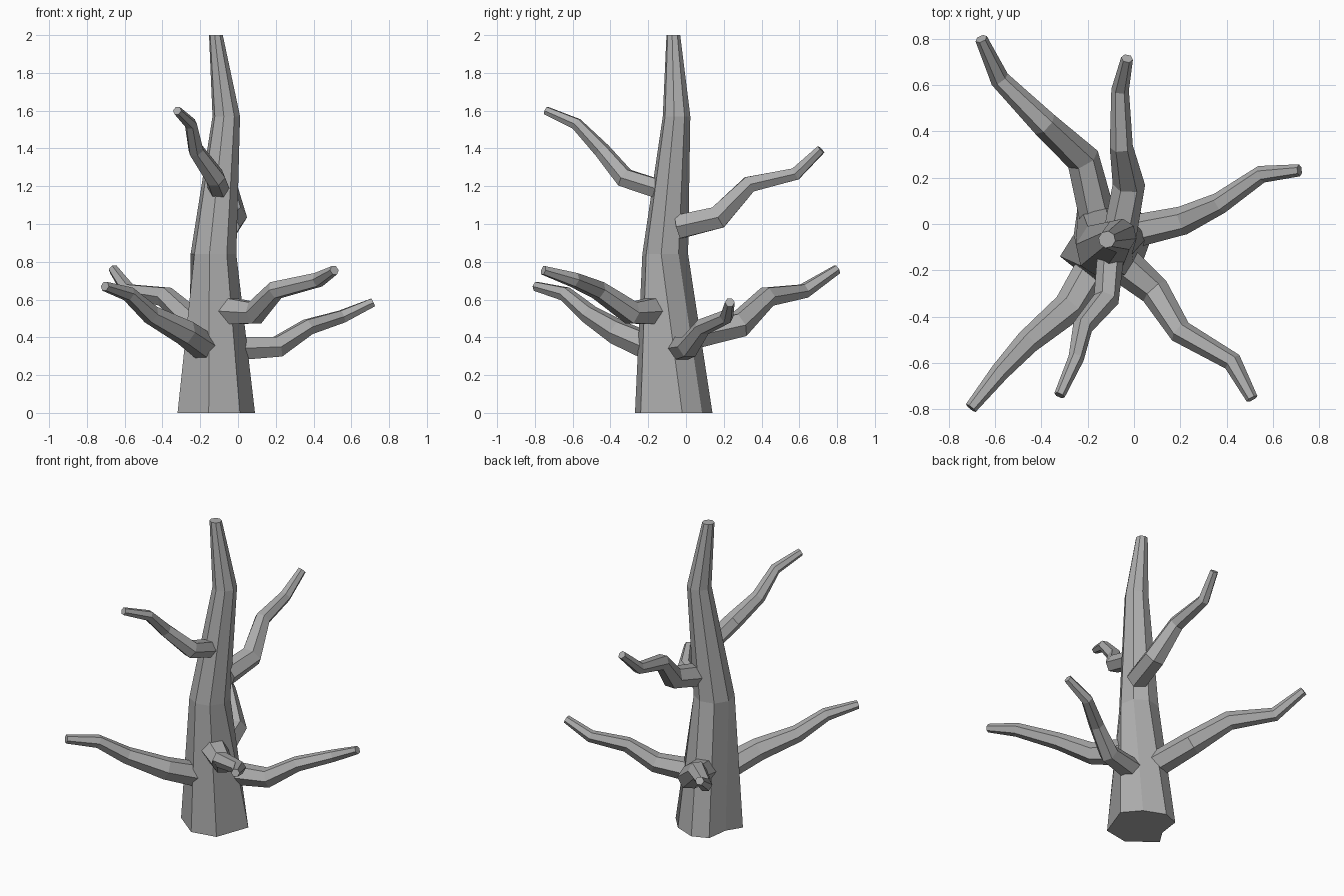
import bpy, bmesh, math
from mathutils import Vector

if "Cube" in bpy.data.objects:
    bpy.data.objects.remove(bpy.data.objects["Cube"], do_unlink=True)

# One bark colour
bark = bpy.data.materials.new("grey_bark")
bark.use_nodes = True
GREY = (0.42, 0.42, 0.42, 1)
bark.diffuse_color = GREY
bark.node_tree.nodes["Principled BSDF"].inputs["Base Color"].default_value = GREY


def skin(name, rings):
    """Join equal rings of points into a closed flat-shaded tube."""
    bm = bmesh.new()
    loops = [[bm.verts.new(p) for p in ring] for ring in rings]
    n = len(loops[0])
    for a, b in zip(loops, loops[1:]):
        for i in range(n):
            j = (i + 1) % n
            bm.faces.new((a[i], a[j], b[j], b[i]))
    bm.faces.new(loops[0][::-1])
    bm.faces.new(loops[-1])
    bmesh.ops.recalc_face_normals(bm, faces=bm.faces)
    mesh = bpy.data.meshes.new(name)
    bm.to_mesh(mesh)
    bm.free()
    mesh.materials.append(bark)
    obj = bpy.data.objects.new(name, mesh)
    bpy.context.collection.objects.link(obj)


def level_ring(x, y, z, r, sides=8, start=-55):
    angles = [math.radians(start + 360 * i / sides) for i in range(sides)]
    return [(x + r * math.cos(a), y + r * math.sin(a), z) for a in angles]


def branch(name, path, radii, sides=6):
    """Tapered tube whose rings stand square to the bends of the path."""
    pts = [Vector(p) for p in path]
    dirs = [(b - a).normalized() for a, b in zip(pts, pts[1:])]
    rings = []
    for i, (p, r) in enumerate(zip(pts, radii)):
        d = (dirs[max(i - 1, 0)] + dirs[min(i, len(dirs) - 1)]).normalized()
        side = d.cross(Vector((0, 0, 1))).normalized()
        up = side.cross(d)
        angles = [2 * math.pi * k / sides for k in range(sides)]
        rings.append([p + r * (math.cos(a) * side + math.sin(a) * up) for a in angles])
    skin(name, rings)


# Trunk: uneven root outline, then octagons that lean and taper
root = [(0.01, -0.24), (0.09, -0.02), (0.0, 0.085), (-0.137, 0.14),
        (-0.24, 0.1), (-0.26, -0.045), (-0.32, -0.14), (-0.155, -0.27)]
skin("trunk", [[(x, y, 0) for x, y in root],
               level_ring(-0.13, -0.11, 0.84, 0.123),
               level_ring(-0.062, -0.05, 1.57, 0.074),
               level_ring(-0.117, -0.067, 2.0, 0.037)])

# Branches: from inside the trunk out to the tip
branch("back_right_branch",
       [(-0.15, 0.0, 0.4), (-0.22, 0.28, 0.465), (-0.385, 0.43, 0.615),
        (-0.58, 0.625, 0.645), (-0.66, 0.8, 0.76)],
       (0.08, 0.073, 0.058, 0.042, 0.027))
branch("back_high_branch",
       [(-0.06, -0.04, 0.985), (-0.022, 0.17, 1.035), (-0.055, 0.335, 1.21),
        (-0.06, 0.58, 1.265), (-0.03, 0.715, 1.395)],
       (0.072, 0.07, 0.05, 0.038, 0.026))
branch("left_branch",
       [(-0.04, -0.04, 0.34), (0.21, 0.015, 0.35), (0.37, 0.09, 0.455),
        (0.55, 0.215, 0.51), (0.715, 0.232, 0.585)],
       (0.073, 0.062, 0.047, 0.038, 0.026))
branch("front_left_branch",
       [(-0.065, -0.16, 0.54), (0.09, -0.29, 0.53), (0.2, -0.465, 0.65),
        (0.425, -0.595, 0.705), (0.51, -0.755, 0.755)],
       (0.083, 0.066, 0.052, 0.042, 0.026))
branch("front_high_branch",
       [(-0.1, -0.13, 1.18), (-0.12, -0.325, 1.245), (-0.222, -0.445, 1.39),
        (-0.25, -0.58, 1.53), (-0.322, -0.74, 1.6)],
       (0.058, 0.056, 0.044, 0.034, 0.024))
branch("front_right_branch",
       [(-0.17, -0.18, 0.345), (-0.28, -0.36, 0.425), (-0.46, -0.51, 0.52),
        (-0.58, -0.64, 0.63), (-0.705, -0.795, 0.67)],
       (0.078, 0.07, 0.053, 0.041, 0.027))
